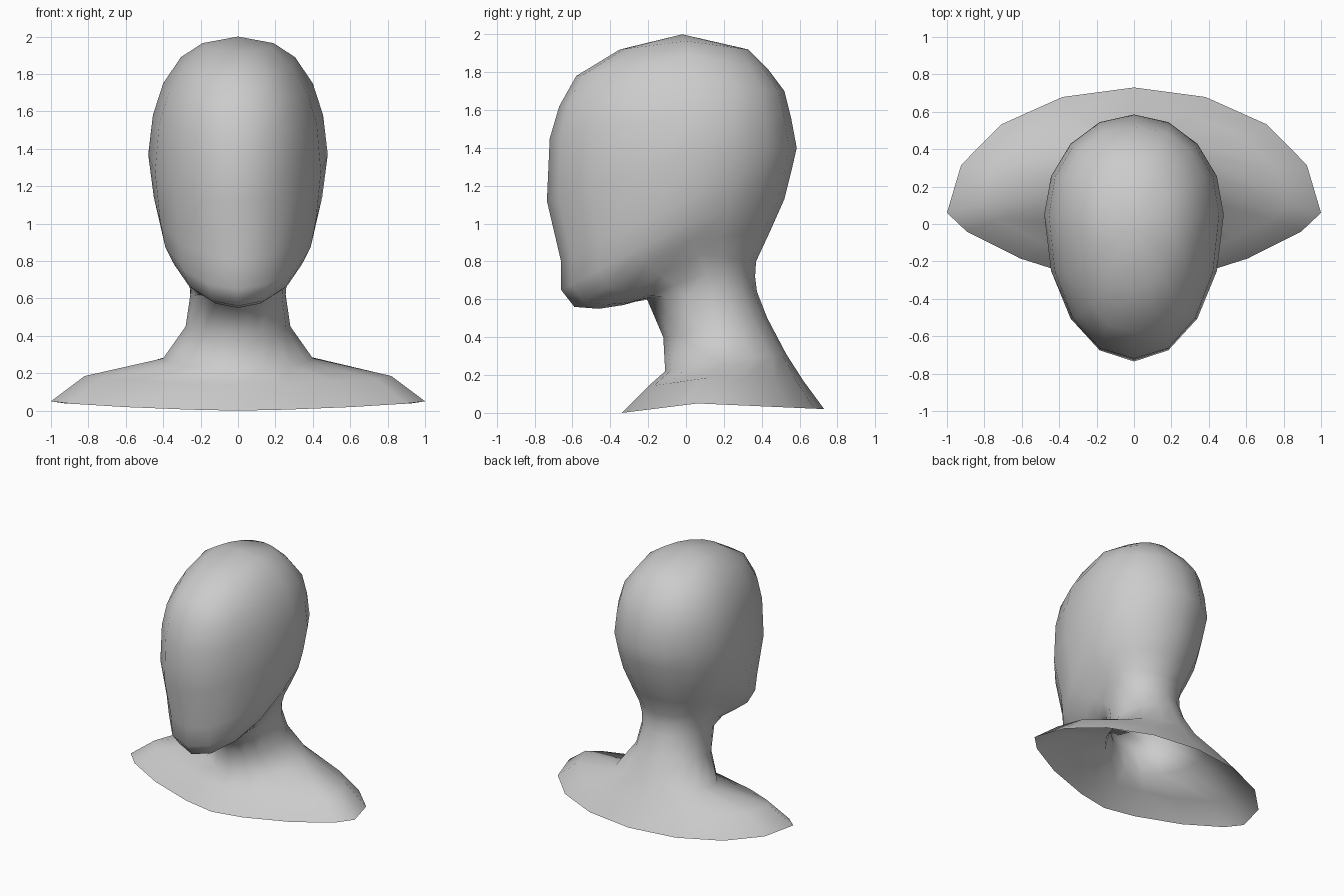
import bpy, bmesh, math

if "Cube" in bpy.data.objects:
    bpy.data.objects.remove(bpy.data.objects["Cube"])

SEGMENTS = 16

# Each ring: front (y, z), side (x, y, z), back (y, z), roundness of the front half
shoulder_and_neck = [
    ((-0.34, 0.00), (1.00, 0.06, 0.05), (0.73, 0.02), 1.4),
    ((-0.20, 0.14), (0.82, 0.11, 0.185), (0.62, 0.17), 1.5),
    ((-0.11, 0.22), (0.40, 0.26, 0.28), (0.53, 0.31), 1.9),
    ((-0.12, 0.40), (0.28, 0.16, 0.45), (0.43, 0.50), 2.0),
    ((-0.21, 0.61), (0.255, 0.13, 0.62), (0.375, 0.64), 2.0),
]
jaw = [
    ((-0.33, 0.57), (0.265, 0.11, 0.74), (0.365, 0.72), 2.0),
    ((-0.46, 0.55), (0.31, 0.07, 0.84), (0.37, 0.80), 2.0),
    ((-0.59, 0.56), (0.37, 0.03, 0.92), (0.44, 0.95), 2.0),
    ((-0.66, 0.65), (0.42, 0.03, 1.01), (0.52, 1.13), 2.0),
]
skull = [
    ((-0.66, 0.80), (0.45, 0.04, 1.14), (0.555, 1.27), 2.0),
    ((-0.735, 1.12), (0.48, 0.05, 1.37), (0.585, 1.40), 2.0),
    ((-0.72, 1.45), (0.455, 0.05, 1.58), (0.555, 1.56), 2.1),
    ((-0.67, 1.62), (0.40, 0.04, 1.75), (0.52, 1.70), 2.3),
    ((-0.58, 1.78), (0.305, 0.02, 1.89), (0.43, 1.82), 2.4),
    ((-0.35, 1.92), (0.19, 0.00, 1.965), (0.33, 1.92), 2.3),
]
CROWN = (0, -0.02, 2.0)


def ring_points(front, side, back, roundness):
    """Tilted superellipse through the front, side and back points."""
    points = []
    for i in range(SEGMENTS):
        a = 2 * math.pi * i / SEGMENTS
        s, c = round(math.sin(a), 6), round(math.cos(a), 6)
        end, n = (front, roundness) if c >= 0 else (back, max(2, roundness))
        x = math.copysign(abs(s) ** (2 / n), s) * side[0]
        k = abs(c) ** (2 / n)
        points.append((x, side[1] + (end[0] - side[1]) * k,
                       side[2] + (end[1] - side[2]) * k))
    return points


# Loft the rings from the open shoulder rim up to the crown
bm = bmesh.new()
rings = [[bm.verts.new(p) for p in ring_points(*r)]
         for r in shoulder_and_neck + jaw + skull]
for low, high in zip(rings, rings[1:]):
    for i in range(SEGMENTS):
        j = (i + 1) % SEGMENTS
        bm.faces.new((low[i], low[j], high[j], high[i]))

# Close the top of the head
crown = bm.verts.new(CROWN)
for i in range(SEGMENTS):
    bm.faces.new((rings[-1][i], rings[-1][(i + 1) % SEGMENTS], crown))
for f in bm.faces:
    f.smooth = True

mesh = bpy.data.meshes.new("head_bust")
bm.to_mesh(mesh)
bm.free()
bust = bpy.data.objects.new("head_bust", mesh)
bpy.context.collection.objects.link(bust)
